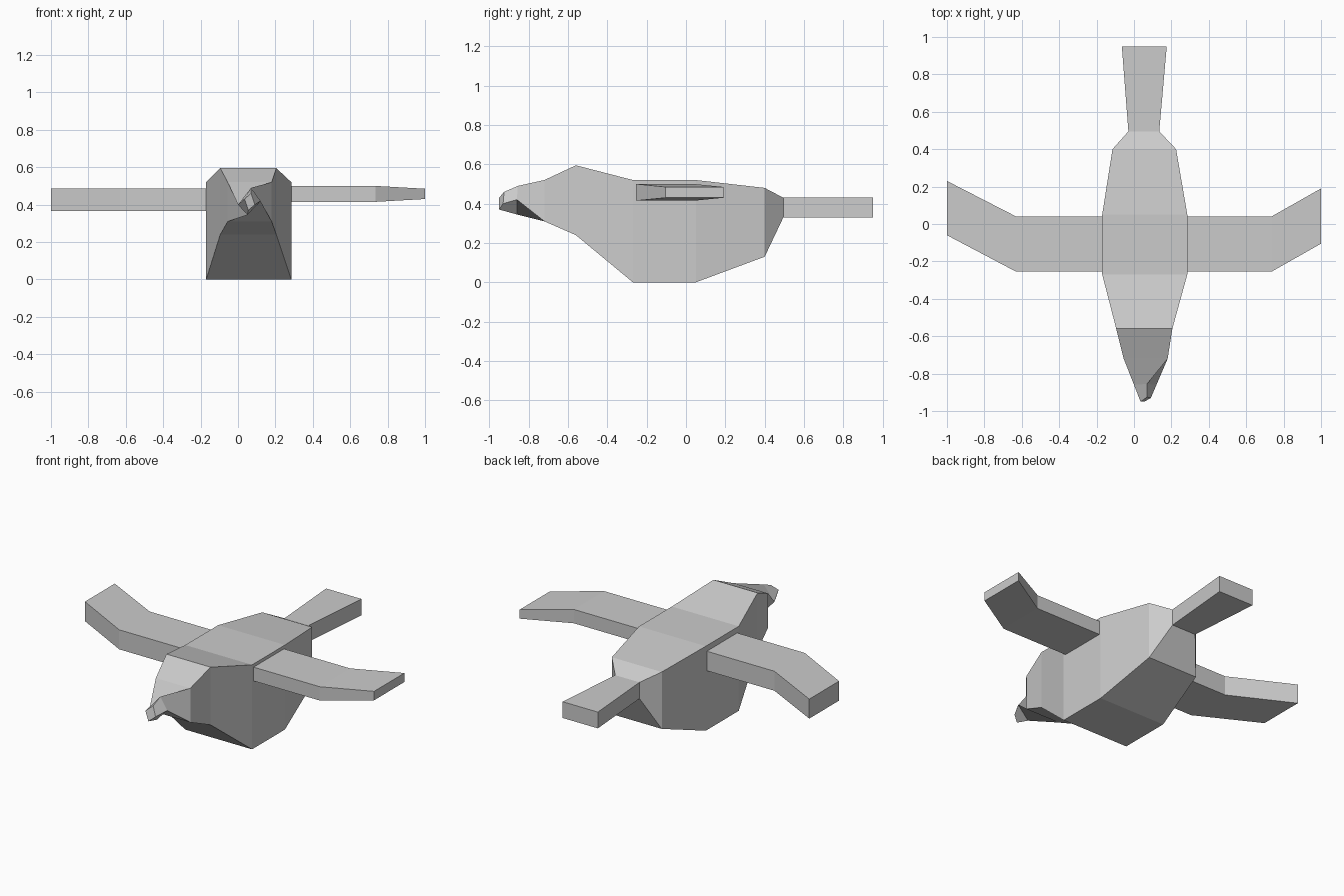
import bpy, bmesh

if "Cube" in bpy.data.objects:
    bpy.data.objects.remove(bpy.data.objects["Cube"])


def rect_y(y, x0, x1, z0, z1):
    """Rectangular section across y: top-left, top-right, bottom-right, bottom-left."""
    return [(x0, y, z1), (x1, y, z1), (x1, y, z0), (x0, y, z0)]


def rect_x(x, y0, y1, z0, z1):
    """Rectangular section across x."""
    return [(x, y0, z1), (x, y1, z1), (x, y1, z0), (x, y0, z0)]


def loft(name, sections, cap_start=True, cap_end=True):
    """Skin four-sided sections into a flat-shaded object."""
    bm = bmesh.new()
    rings = [[bm.verts.new(p) for p in s] for s in sections]
    for a, b in zip(rings, rings[1:]):
        for i in range(4):
            j = (i + 1) % 4
            bm.faces.new((a[i], a[j], b[j], b[i]))
    if cap_start:
        bm.faces.new(rings[0])
    if cap_end:
        bm.faces.new(rings[-1])
    bmesh.ops.recalc_face_normals(bm, faces=bm.faces)
    # open roots can confuse the outward test, so check against the middle
    mid = sum((v.co for v in bm.verts), bm.verts[:][0].co * 0) / len(bm.verts)
    if sum(f.normal.dot(f.calc_center_median() - mid) for f in bm.faces) < 0:
        bmesh.ops.reverse_faces(bm, faces=bm.faces)
    mesh = bpy.data.meshes.new(name)
    bm.to_mesh(mesh)
    bm.free()
    obj = bpy.data.objects.new(name, mesh)
    bpy.context.collection.objects.link(obj)
    return obj


# Body with twisted beak at the front and flared tail at the back
loft("body", [
    [(0.035, -0.95, 0.43), (0.07, -0.925, 0.46), (0.09, -0.93, 0.40), (0.055, -0.95, 0.37)],
    [(0.00, -0.86, 0.40), (0.07, -0.855, 0.49), (0.12, -0.86, 0.42), (0.05, -0.86, 0.345)],
    rect_y(-0.72, -0.055, 0.18, 0.31, 0.52),
    rect_y(-0.56, -0.095, 0.205, 0.24, 0.595),
    rect_y(-0.27, -0.17, 0.285, 0.0, 0.52),
    rect_y(0.05, -0.17, 0.285, 0.0, 0.52),
    rect_y(0.40, -0.115, 0.225, 0.13, 0.48),
    rect_y(0.495, -0.03, 0.135, 0.33, 0.43),
    rect_y(0.95, -0.065, 0.175, 0.33, 0.43),
])

# Wings, open where they meet the body
loft("right_wing", [
    rect_x(0.285, -0.255, 0.04, 0.415, 0.50),
    rect_x(0.735, -0.255, 0.04, 0.415, 0.50),
    rect_x(1.0, -0.105, 0.19, 0.43, 0.485),
], cap_start=False)
loft("left_wing", [
    rect_x(-0.17, -0.255, 0.04, 0.365, 0.485),
    rect_x(-0.63, -0.255, 0.04, 0.365, 0.485),
    rect_x(-1.0, -0.06, 0.23, 0.365, 0.485),
], cap_start=False)
